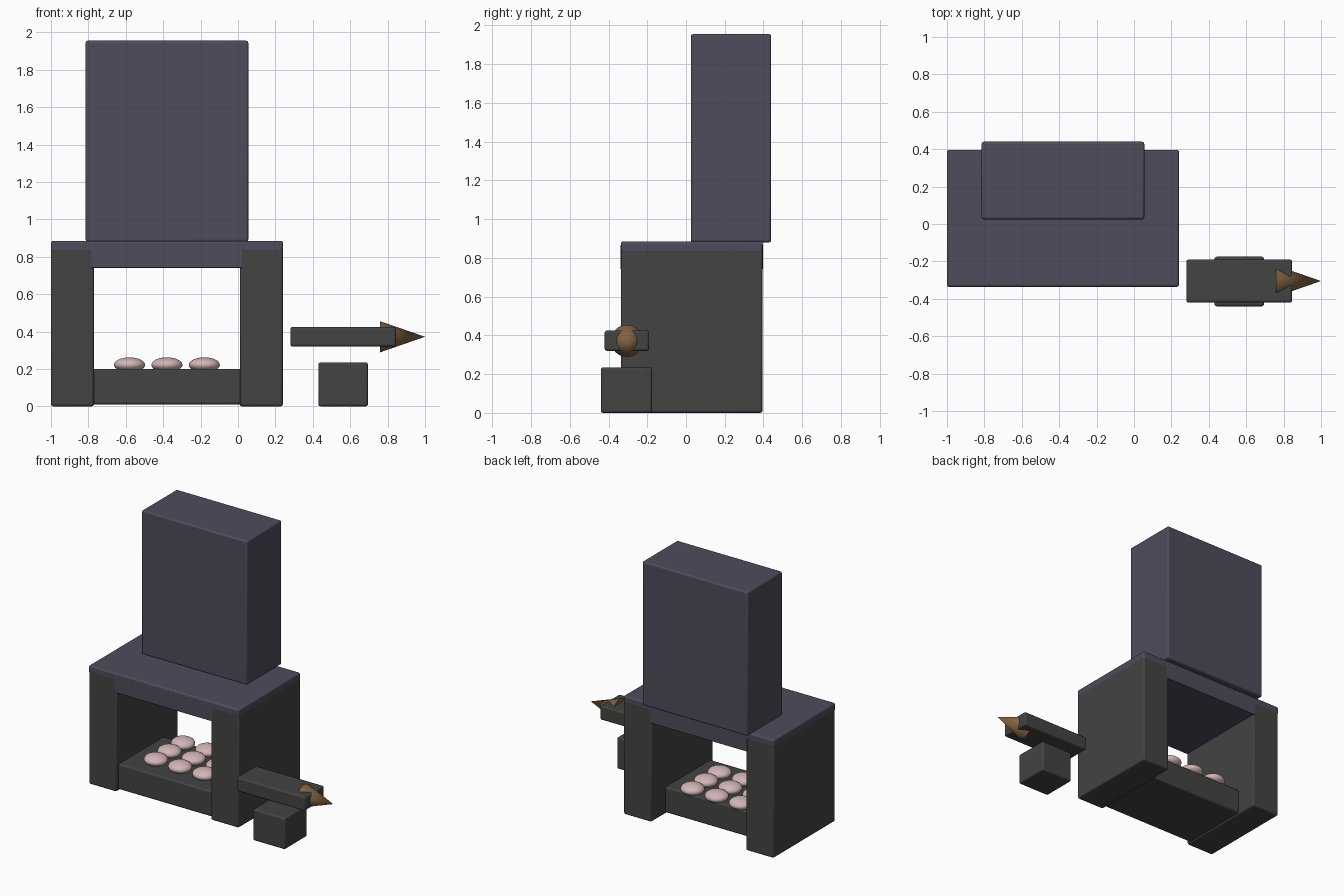
import bpy
import math

cube = bpy.data.objects.get("Cube")
if cube:
    bpy.data.objects.remove(cube, do_unlink=True)


def material(name, rgb):
    m = bpy.data.materials.new(name)
    m.use_nodes = True
    color = (*rgb, 1)
    m.diffuse_color = color
    m.node_tree.nodes["Principled BSDF"].inputs["Base Color"].default_value = color
    return m


slate = material("slate purple", (0.08, 0.07, 0.105))
iron = material("dark grey", (0.056, 0.056, 0.055))
pink = material("pale pink", (0.65, 0.47, 0.47))
bronze = material("bronze brown", (0.22, 0.125, 0.055))


def finish(name, mat):
    ob = bpy.context.object
    ob.name = name
    ob.data.materials.append(mat)
    return ob


def block(name, mat, x, y, z, bevel=0.012):
    """Rounded box from (min, max) extents."""
    bpy.ops.mesh.primitive_cube_add(
        size=1, location=[(a + b) / 2 for a, b in (x, y, z)])
    ob = finish(name, mat)
    ob.scale = [b - a for a, b in (x, y, z)]
    bpy.ops.object.transform_apply(location=False, rotation=False, scale=True)
    if bevel:
        mod = ob.modifiers.new("soft edges", "BEVEL")
        mod.width = bevel
        mod.segments = 3
        bpy.ops.object.shade_smooth_by_angle(angle=math.radians(40))
    return ob


# Furnace: two side walls, a cap over them and a lintel filling the top gap
depth = (-0.335, 0.395)
for side, x in (("right", (-1, -0.77)), ("left", (0.01, 0.24))):
    block(side + "_wall", iron, x, depth, (0, 0.85))
block("cap", slate, (-1.001, 0.241), (-0.336, 0.396), (0.825, 0.885))
block("lintel", slate, (-0.785, 0.025), (-0.337, 0.397), (0.74, 0.87), 0.004)
block("hearth_floor", iron, (-0.78, 0.02), (-0.31, 0.23), (0.01, 0.2))
block("chimney", slate, (-0.815, 0.055), (0.025, 0.44), (0.88, 1.955))

# Coals in a three by three grid
for row in range(3):
    for col in range(3):
        bpy.ops.mesh.primitive_uv_sphere_add(
            segments=32, ring_count=16, radius=1,
            location=(-0.58 + 0.2 * col, -0.14 + 0.16 * row, 0.222))
        coal = finish(f"coal_{row}_{col}", pink)
        coal.scale = (0.083, 0.08, 0.04)
        bpy.ops.object.shade_smooth()

# Anvil: foot, face block and pointed horn
block("anvil_foot", iron, (0.43, 0.695), (-0.44, -0.175), (0, 0.235))
block("anvil_face", iron, (0.28, 0.845), (-0.42, -0.19), (0.32, 0.425))
bpy.ops.mesh.primitive_cone_add(
    vertices=32, radius1=0.083, radius2=0, depth=0.24,
    location=(0.88, -0.305, 0.372), rotation=(0, math.pi / 2, 0))
finish("anvil_horn", bronze)
bpy.ops.object.shade_smooth_by_angle(angle=math.radians(40))
